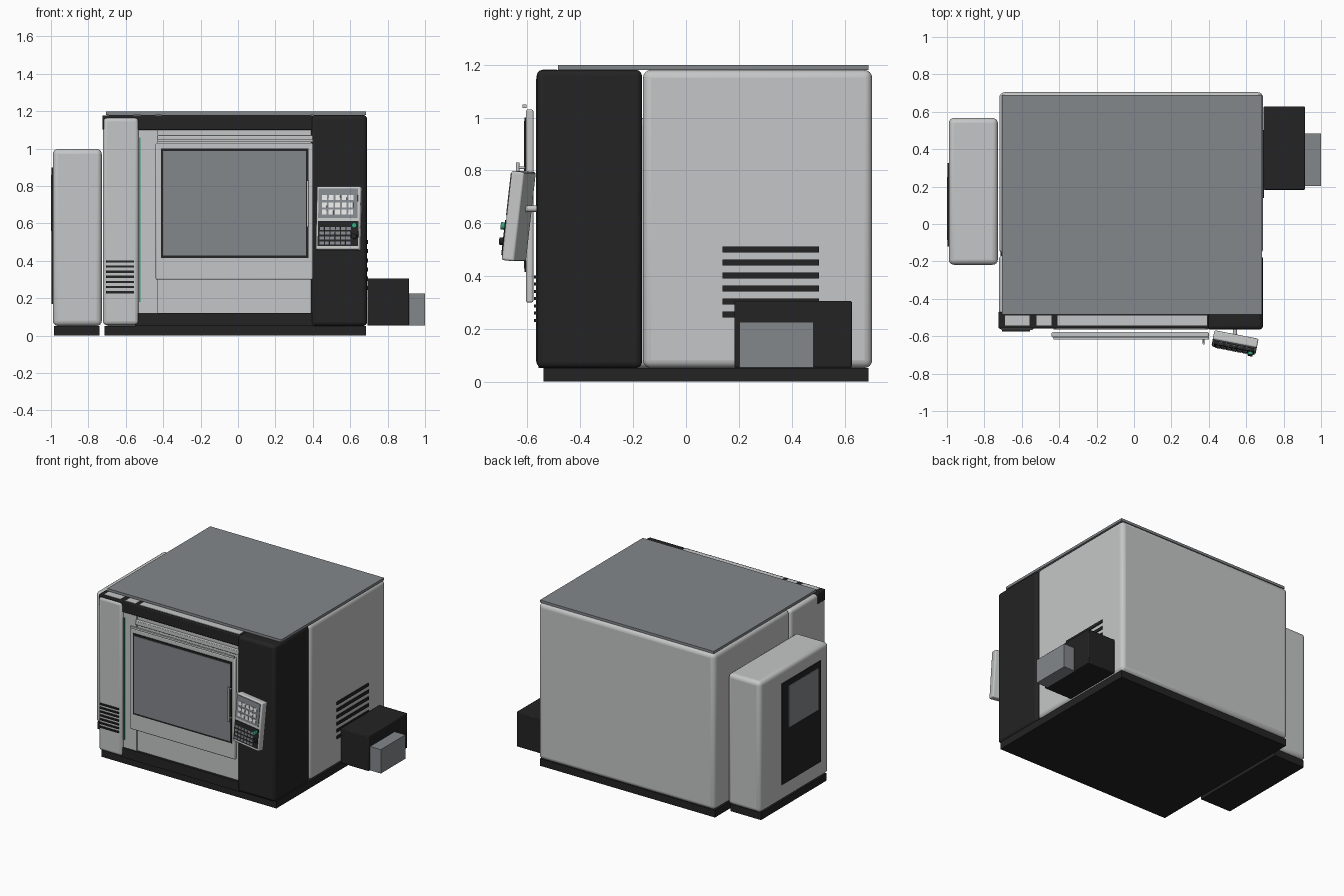
import bpy
from math import radians
from mathutils import Euler, Vector

cube = bpy.data.objects.get("Cube")
if cube:
    bpy.data.objects.remove(cube, do_unlink=True)


def material(name, r, g, b):
    m = bpy.data.materials.new(name)
    m.use_nodes = True
    m.diffuse_color = (r, g, b, 1)
    m.node_tree.nodes["Principled BSDF"].inputs["Base Color"].default_value = (r, g, b, 1)
    return m


LIGHT = material("light grey paint", 0.56, 0.565, 0.57)
DARK = material("charcoal paint", 0.017, 0.017, 0.018)
GREY = material("mid grey", 0.23, 0.245, 0.26)
WHITE = material("white keys", 0.8, 0.8, 0.8)
GREEN = material("signal green", 0.03, 0.36, 0.2)


def box(name, mat, x, y, z, bevel=0.0, segments=4):
    """Box from (low, high) ranges on each axis, optionally with rounded edges."""
    bpy.ops.mesh.primitive_cube_add(size=1)
    ob = bpy.context.object
    ob.name = name
    ob.location = [(a + b) / 2 for a, b in (x, y, z)]
    ob.scale = [b - a for a, b in (x, y, z)]
    bpy.ops.object.transform_apply(location=False, rotation=False, scale=True)
    ob.data.materials.append(mat)
    if bevel:
        mod = ob.modifiers.new("rounding", "BEVEL")
        mod.width, mod.segments = bevel, segments
        bpy.ops.object.shade_smooth_by_angle(angle=radians(35))
    return ob


def rod(name, mat, centre, radius, length, rotation=(0, 0, 0)):
    bpy.ops.mesh.primitive_cylinder_add(vertices=20, radius=radius, depth=length,
                                        location=centre, rotation=rotation)
    ob = bpy.context.object
    ob.name = name
    ob.data.materials.append(mat)
    bpy.ops.object.shade_smooth_by_angle(angle=radians(35))
    return ob


# Plinths
box("main_plinth", DARK, (-0.715, 0.685), (-0.54, 0.69), (0, 0.052))
box("cabinet_plinth", DARK, (-0.985, -0.74), (-0.2, 0.55), (0, 0.052))

# Main enclosure and roof
box("main_body", LIGHT, (-0.72, 0.69), (-0.163, 0.705), (0.052, 1.18), 0.03)
box("right_front_column", DARK, (0.39, 0.69), (-0.565, -0.167), (0.052, 1.18), 0.022)
box("left_front_column", LIGHT, (-0.722, -0.53), (-0.567, -0.167), (0.056, 1.168), 0.022)
box("roof_panel", GREY, (-0.705, 0.685), (-0.485, 0.69), (1.18, 1.198))

# Front frame
box("top_beam", DARK, (-0.725, 0.4), (-0.558, -0.47), (1.1, 1.178), 0.006, 2)
box("bottom_beam", DARK, (-0.55, 0.4), (-0.558, -0.2), (0.052, 0.122))
for i, (x0, x1) in enumerate([(-0.69, -0.56), (-0.52, -0.44), (-0.41, 0.39)]):
    box(f"beam_top_plate_{i}", LIGHT, (x0, x1), (-0.543, -0.488), (1.175, 1.181))
box("front_side_panel", LIGHT, (-0.535, -0.427), (-0.55, -0.2), (0.12, 1.11))
box("front_panel", LIGHT, (-0.427, 0.4), (-0.54, -0.2), (0.12, 1.11))
box("light_strip", GREEN, (-0.53, -0.52), (-0.558, -0.54), (0.18, 1.06))

# Sliding door
box("door_rail", LIGHT, (-0.43, 0.4), (-0.565, -0.53), (1.04, 1.07), 0.004, 2)
box("door", LIGHT, (-0.44, 0.4), (-0.606, -0.578), (0.3, 1.03), 0.006, 2)
box("door_hanger", LIGHT, (-0.43, 0.4), (-0.618, -0.604), (1.036, 1.05))
box("window_frame", DARK, (-0.412, 0.377), (-0.611, -0.6), (0.415, 1.0))
box("window_glass", GREY, (-0.4, 0.364), (-0.614, -0.605), (0.428, 0.986))
rod("door_handle", LIGHT, (0.372, -0.637, 0.705), 0.007, 0.25)
for i, z in enumerate((0.6, 0.81)):
    rod(f"handle_mount_{i}", LIGHT, (0.372, -0.62, z), 0.005, 0.035, (radians(90), 0, 0))

# Ventilation slots
for i in range(7):
    z = 0.232 + 0.0275 * i
    box(f"front_vent_{i}", DARK, (-0.705, -0.555), (-0.575, -0.566), (z - 0.006, z + 0.006))
for i in range(6):
    z = 0.255 + 0.0492 * i
    box(f"side_vent_{i}", DARK, (0.688, 0.696), (0.138, 0.503), (z - 0.011, z + 0.011))

# Chip conveyor on the side
box("conveyor_housing", DARK, (0.692, 0.915), (0.183, 0.628), (0.053, 0.306), 0.006, 2)
box("conveyor_outlet", GREY, (0.91, 1.0), (0.203, 0.483), (0.053, 0.226))

# Side cabinet with display plate
box("side_cabinet", LIGHT, (-0.99, -0.728), (-0.218, 0.567), (0.052, 0.998), 0.028)
box("cabinet_plate", DARK, (-0.996, -0.988), (-0.12, 0.325), (0.17, 0.9))
box("cabinet_display", GREY, (-1.0, -0.993), (-0.085, 0.25), (0.56, 0.86))

# Tilted control panel, laid out around its own centre and then placed
TURN = Euler((radians(-6.5), 0, radians(-11)), "XYZ")
CENTRE = Vector((0.54, -0.633, 0.627))


def place(ob):
    ob.location = CENTRE + TURN.to_matrix() @ ob.location
    ob.rotation_euler = (TURN.to_matrix() @ ob.rotation_euler.to_matrix()).to_euler()


rod("panel_arm", LIGHT, (0.54, -0.575, 0.655), 0.012, 0.08, (radians(90), 0, 0))
place(box("control_panel", LIGHT, (-0.12, 0.12), (-0.025, 0.025), (-0.17, 0.17), 0.008, 3))
place(box("control_screen", GREY, (-0.108, 0.105), (-0.029, -0.02), (0, 0.158)))
place(box("control_keyboard", DARK, (-0.108, 0.112), (-0.029, -0.02), (-0.152, -0.018)))
for row in range(3):
    for col in range(5):
        x, z = -0.075 + 0.036 * col, 0.03 + 0.039 * row
        place(box(f"screen_key_{row}_{col}", WHITE, (x - 0.013, x + 0.013),
                  (-0.032, -0.027), (z - 0.013, z + 0.013)))
for row in range(4):
    for col in range(6):
        x, z = -0.085 + 0.029 * col, -0.135 + 0.026 * row
        place(box(f"keyboard_key_{row}_{col}", GREY, (x - 0.012, x + 0.012),
                  (-0.033, -0.027), (z - 0.008, z + 0.008)))
for name, mat, z in (("start_knob", GREEN, -0.042), ("mode_knob", DARK, -0.1)):
    place(rod(name, mat, (0.092, -0.035, z), 0.014, 0.02, (radians(90), 0, 0)))
